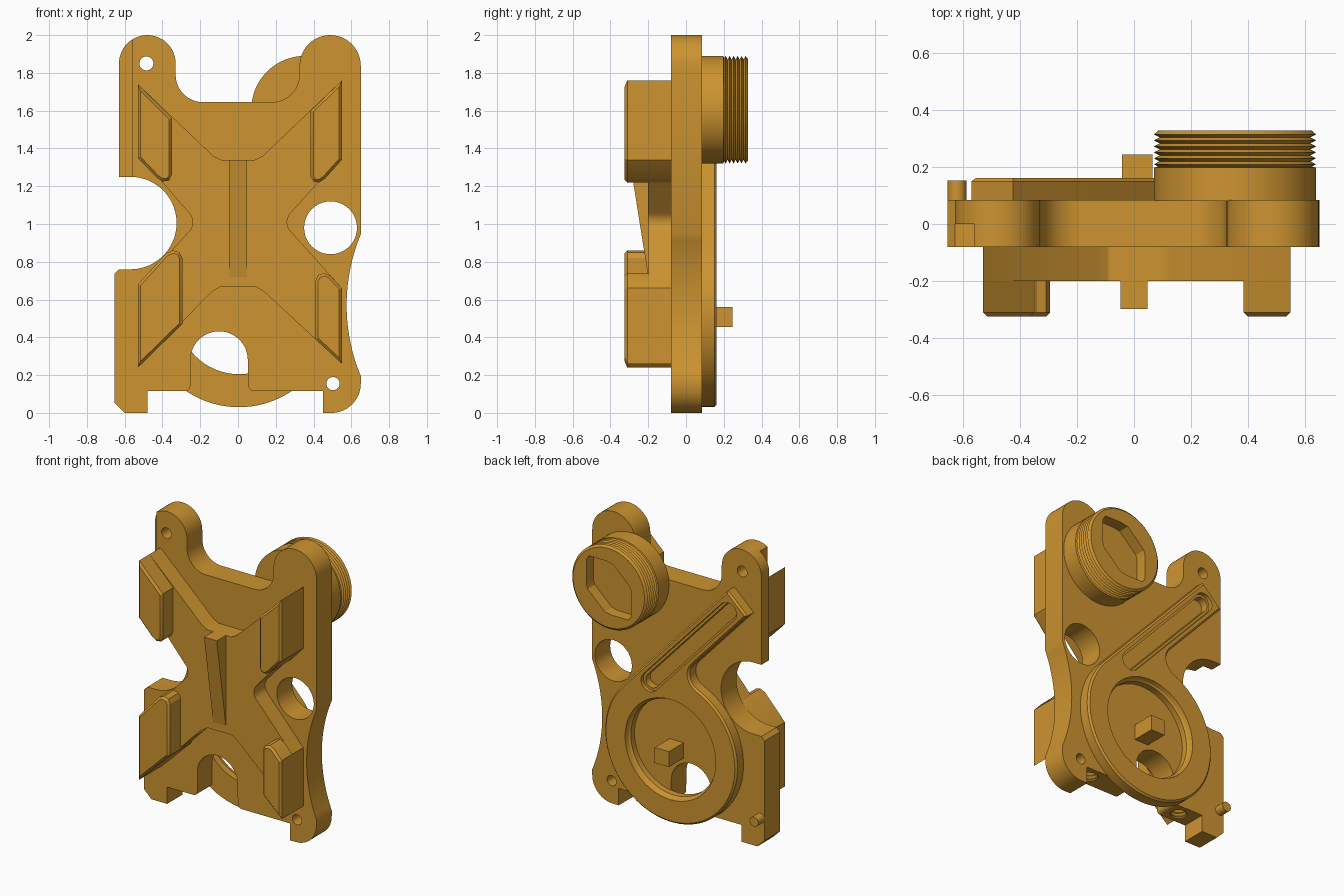
import bpy, bmesh
from math import sin, cos, radians, pi
from mathutils import Vector

if "Cube" in bpy.data.objects:
    bpy.data.objects.remove(bpy.data.objects["Cube"], do_unlink=True)

GOLD = (0.61, 0.296, 0.03, 1)
gold = bpy.data.materials.new("golden_plastic")
gold.use_nodes = True
gold.diffuse_color = GOLD
gold.node_tree.nodes["Principled BSDF"].inputs["Base Color"].default_value = GOLD


def arc(cx, cz, r, start, end, steps=16):
    angles = [radians(start + (end - start) * i / steps) for i in range(steps + 1)]
    return [(cx + r * cos(a), cz + r * sin(a)) for a in angles]


def finish(name, bm):
    bmesh.ops.remove_doubles(bm, verts=bm.verts, dist=1e-5)
    bmesh.ops.recalc_face_normals(bm, faces=bm.faces)
    mesh = bpy.data.meshes.new(name)
    bm.to_mesh(mesh)
    bm.free()
    mesh.materials.append(gold)
    obj = bpy.data.objects.new(name, mesh)
    bpy.context.collection.objects.link(obj)
    return obj


def prism(name, points, near, far, axis="y", bevel=0):
    """Extrude an outline from near to far; bevel rounds the rim at far."""
    bm = bmesh.new()

    def place(p, d):
        return (p[0], d, p[1]) if axis == "y" else (d, p[0], p[1])
    face = bm.faces.new([bm.verts.new(place(p, near)) for p in points])
    moved = bmesh.ops.extrude_face_region(bm, geom=[face])["geom"]
    shift = Vector((0, far - near, 0) if axis == "y" else (far - near, 0, 0))
    bmesh.ops.translate(bm, vec=shift, verts=[g for g in moved if isinstance(g, bmesh.types.BMVert)])
    if bevel:
        rim = [e for e in bm.edges if all(abs(v.co.y - far) < 1e-6 for v in e.verts)]
        bmesh.ops.bevel(bm, geom=rim, offset=bevel, segments=1, affect="EDGES")
    return finish(name, bm)


def lathe(name, profile, centre, axis="y", steps=64):
    """Revolve (radius, distance) points about an axis through centre."""
    bm = bmesh.new()
    rings = []
    for r, d in profile:
        ring = []
        for i in range(steps):
            a = 2 * pi * i / steps
            p, q = centre[0] + r * cos(a), centre[1] + r * sin(a)
            ring.append(bm.verts.new((p, d, q) if axis == "y" else (p, q, d)))
        rings.append(ring)
    for lower, upper in zip(rings, rings[1:]):
        for i in range(steps):
            j = (i + 1) % steps
            bm.faces.new((lower[i], lower[j], upper[j], upper[i]))
    bm.faces.new(rings[0])
    bm.faces.new(rings[-1])
    return finish(name, bm)


def rectangle(x0, x1, z0, z1):
    return [(x0, z0), (x1, z0), (x1, z1), (x0, z1)]


def cylinder(name, x, z, r, y0, y1):
    return lathe(name, [(r, y0), (r, y1)], (x, z), steps=40)


def cut(obj, cutters):
    bpy.context.view_layer.objects.active = obj
    for cutter in cutters:
        cutter.hide_render = True
        mod = obj.modifiers.new("cut", "BOOLEAN")
        mod.operation, mod.solver, mod.object = "DIFFERENCE", "EXACT", cutter
        bpy.ops.object.modifier_apply(modifier=mod.name)
        bpy.data.objects.remove(cutter, do_unlink=True)


def thread(r, depth, start, pitch, turns):
    points = []
    for i in range(turns):
        points += [(r, start + i * pitch), (r - depth, start + (i + 0.5) * pitch)]
    return points + [(r, start + turns * pitch)]


# Main plate with lobes, side notch and bottom arch
FRONT, BACK = -0.08, 0.085
outline = (arc(-.48, 1.85, .15, 180, 0, 24) + arc(-.185, 1.79, .145, 180, 270)
           + arc(.18, 1.79, .145, 270, 360) + arc(.488, 1.838, .162, 180, 0, 24)
           + arc(1.551, .57, .976, 157.1, 202.9, 20) + arc(.495, .155, .155, 0, -90)
           + [(.45, 0), (.45, .115)] + arc(.085, .145, .03, 270, 180, 6)
           + arc(-.1, .28, .152, 0, 180, 24) + arc(-.282, .145, .03, 0, -90, 6)
           + [(-.48, .115), (-.48, 0), (-.6, 0), (-.655, .055), (-.655, .735), (-.63, .76)]
           + arc(-.57, 1.005, .245, -90, 90, 30) + [(-.63, 1.25)])
plate = prism("main_plate", outline, FRONT, BACK)
cutters = [cylinder("hole_cutter", x, z, r, -.3, .3)
           for x, z, r in ((.49, .98, .14), (-.485, 1.85, .037), (.503, .155, .035))]
cutters.append(prism("edge_step_cutter", rectangle(-.8, -.56, 1.2, 2.1), -.3, 0))
for x in (-.36, .36):
    cutters.append(lathe("screw_hole_cutter", [(.058, .1)] + thread(.058, .012, .11, .025, 4),
                         (x, 0), "z", 32))
cut(plate, cutters)

# Raised cross on the front
cross = ([(-.53, 1.74), (-.13, 1.36)] + [(-.09, 1.34), (.09, 1.34), (.13, 1.36), (.55, 1.76), (.55, 1.36)]
         + arc(.33, 1.01, .07, 135, 225, 8) + [(.55, .66), (.55, .26), (.14, .64), (.09, .67),
         (-.09, .67), (-.14, .64), (-.53, .24), (-.53, .66)] + arc(-.31, 1.01, .07, -45, 45, 8) + [(-.53, 1.37)])
prism("front_cross", cross, FRONT + .005, -.2)

# Four contact pads
pads = {
    "upper_right_pad": [(-.53, 1.74), (-.35, 1.56), (-.35, 1.26), (-.365, 1.23), (-.4, 1.225), (-.43, 1.245), (-.53, 1.35)],
    "upper_left_pad": [(.55, 1.76), (.385, 1.6), (.385, 1.25), (.4, 1.225), (.43, 1.22), (.46, 1.24), (.55, 1.34)],
    "lower_right_pad": [(-.53, .24), (-.295, .47), (-.295, .82), (-.31, .85), (-.345, .86), (-.38, .845), (-.53, .68)],
    "lower_left_pad": [(.55, .26), (.41, .39), (.41, .7), (.425, .73), (.46, .74), (.49, .725), (.55, .66)],
}
for name, points in pads.items():
    prism(name, points, FRONT + .005, -.325, bevel=.014)

# Tapered centre rib
prism("centre_rib", [(-.19, .72), (-.2, .72), (-.298, 1.34), (-.19, 1.34)], -.048, .048, "x")

# Rear ring and diagonal arm, drawn along the arm's own direction
CENTRE = Vector((0.005, .53))
ALONG, ACROSS = Vector((-.68, .733)), Vector((.733, .68))


def along_arm(points):
    return [tuple(CENTRE + u * ALONG + v * ACROSS) for u, v in points]


arm_outline = (arc(0, 0, .5, 90, 379.5, 60) + arc(.566, .2, .1, 199.5, 90, 8)[1:]
               + [(1.172, .3), (1.172, .5)])
ring = prism("rear_ring_and_arm", along_arm(arm_outline), BACK - .005, .162, bevel=.012)
recess = lathe("recess_cutter", [(.325, 0), (.325, .125), (.335, .135), (.345, .17), (.345, .3)], CENTRE)
slots = [prism("slot_cutter", along_arm(arc(.2, .4, r, 270, 90) + arc(1.07, .4, r, 90, -90)), y, .3)
         for r, y in ((.065, .135), (.048, 0))]
cut(ring, [recess] + slots)

# Square peg and round pin on the back
prism("square_peg", rectangle(-.042, .065, .455, .56), BACK - .005, .245)
cylinder("round_pin", -.622, .2, .033, BACK - .005, .153)

# Threaded boss with a keyed socket
BOSS = (.355, 1.605)
boss = lathe("threaded_boss", [(.285, BACK - .005), (.285, .198), (.27, .202)]
             + thread(.285, .02, .21, .021, 5) + [(.27, .328)], BOSS)
socket = [(.17, .15), (.15, .18), (.02, .18), (-.03, .17), (-.16, .05), (-.17, .02)]
socket += [(-x, -z) for x, z in socket]
cut(boss, [prism("socket_cutter", [(BOSS[0] + x, BOSS[1] + z) for x, z in socket], .25, .4)])

# Smooth the curved walls and keep the machined edges crisp
for obj in bpy.context.scene.objects:
    obj.select_set(obj.type == "MESH" and gold.name in obj.data.materials)
bpy.context.view_layer.objects.active = plate
bpy.ops.object.shade_smooth_by_angle(angle=radians(25))
